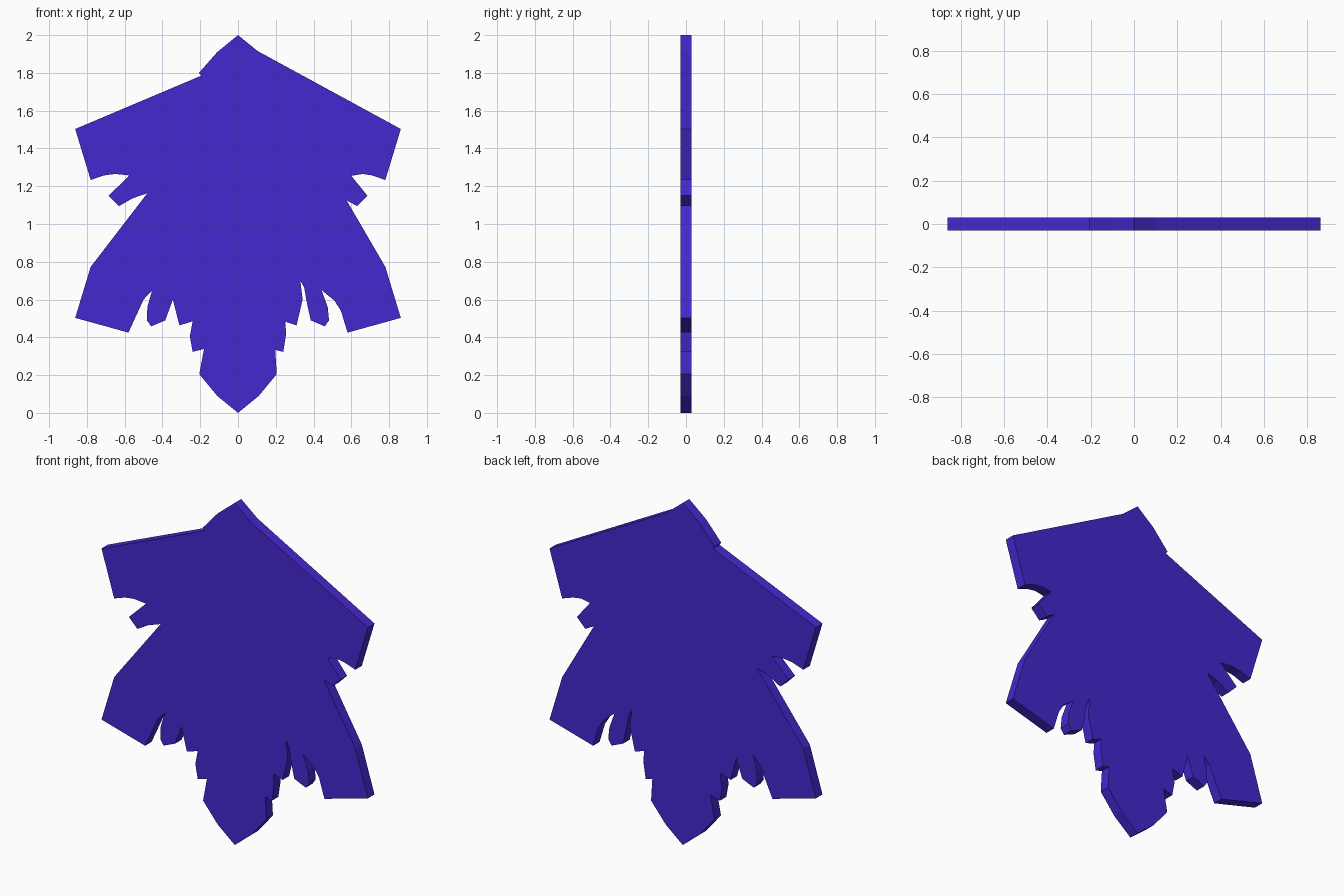
import bpy, bmesh

HALF_THICKNESS = 0.03

# Right edge of the leaf, tip to stem (x, z)
right_edge = [
    (0, 2), (0.105, 1.915), (0.862, 1.503), (0.78, 1.233), (0.71, 1.257),
    (0.66, 1.265), (0.60, 1.255), (0.685, 1.15), (0.63, 1.095), (0.575, 1.125),
    (0.78, 0.773), (0.862, 0.503), (0.58, 0.425), (0.545, 0.54), (0.51, 0.595),
    (0.442, 0.65), (0.475, 0.56), (0.482, 0.49), (0.46, 0.458), (0.385, 0.49),
    (0.365, 0.58), (0.35, 0.665), (0.33, 0.70), (0.342, 0.60), (0.31, 0.463),
    (0.25, 0.483), (0.255, 0.42), (0.24, 0.323), (0.197, 0.333),
    (0.205, 0.205), (0.11, 0.09), (0, 0),
]
# Left edge, stem back up to the tip
left_edge = [
    (0.11, 0.09), (0.205, 0.205), (0.18, 0.338), (0.24, 0.323), (0.255, 0.405),
    (0.24, 0.485), (0.31, 0.463), (0.345, 0.60), (0.385, 0.49), (0.46, 0.458),
    (0.482, 0.49), (0.48, 0.56), (0.455, 0.648), (0.50, 0.60), (0.58, 0.425),
    (0.862, 0.503), (0.78, 0.773), (0.48, 1.163), (0.56, 1.135), (0.63, 1.095),
    (0.685, 1.15), (0.575, 1.257), (0.65, 1.265), (0.71, 1.257), (0.78, 1.233),
    (0.862, 1.503), (0.195, 1.785), (0.207, 1.80), (0.11, 1.91),
]
outline = right_edge + [(-x, z) for x, z in left_edge]

# Flat leaf plate: fill the outline and extrude it through its thickness
bm = bmesh.new()
face = bm.faces.new([bm.verts.new((x, -HALF_THICKNESS, z)) for x, z in outline])
result = bmesh.ops.extrude_face_region(bm, geom=[face], use_keep_orig=True)
moved = [v for v in result["geom"] if isinstance(v, bmesh.types.BMVert)]
bmesh.ops.translate(bm, verts=moved, vec=(0, 2 * HALF_THICKNESS, 0))
bmesh.ops.recalc_face_normals(bm, faces=bm.faces)
bmesh.ops.triangulate(bm, faces=[f for f in bm.faces if len(f.verts) > 4])

mesh = bpy.data.meshes.new("leaf_plate")
bm.to_mesh(mesh)
bm.free()
leaf = bpy.data.objects.new("leaf_plate", mesh)
bpy.context.collection.objects.link(leaf)

# Violet blue surface
mat = bpy.data.materials.new("violet_blue")
mat.diffuse_color = (0.06, 0.02, 0.62, 1)
mesh.materials.append(mat)
